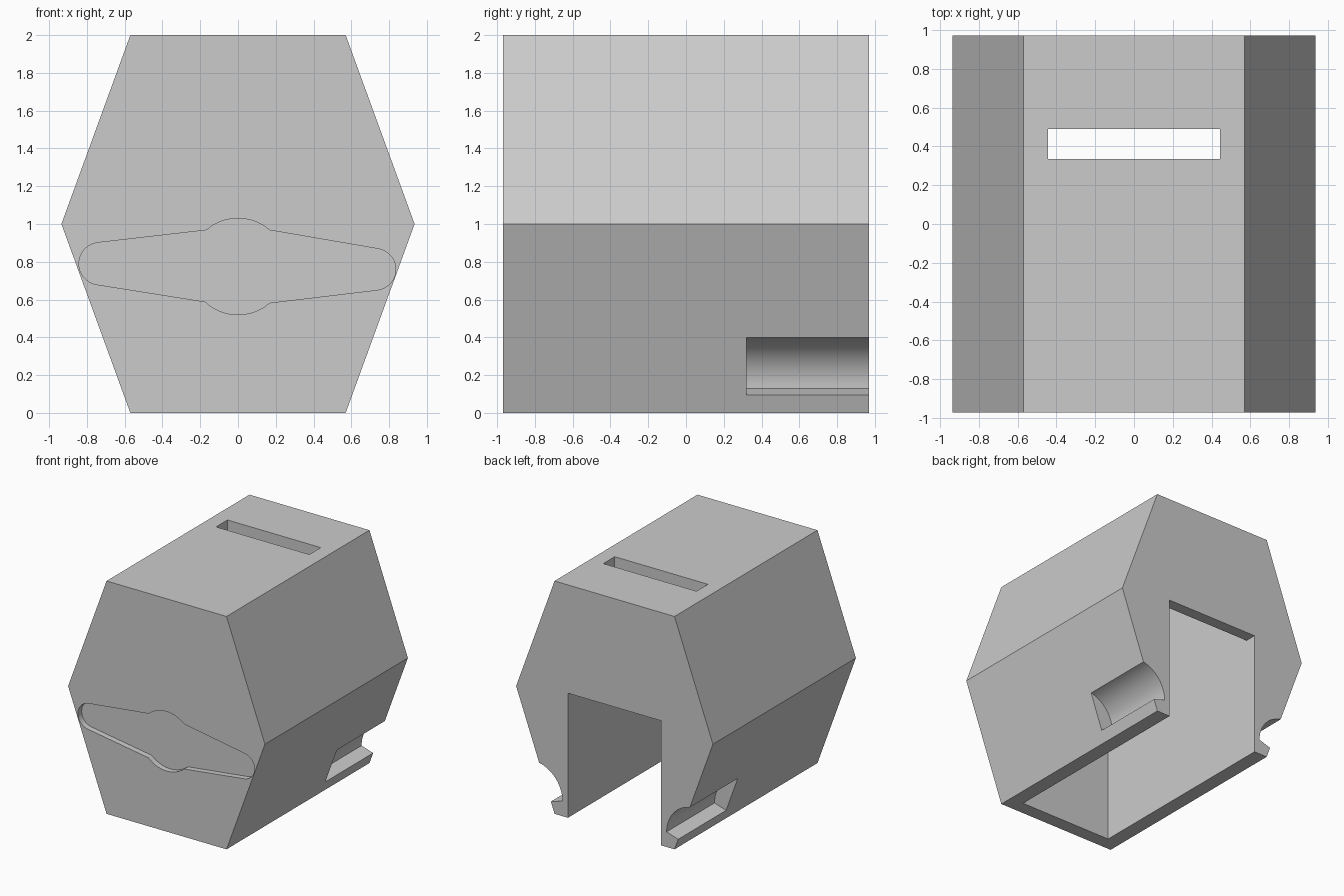
import bpy, bmesh
from math import cos, sin, radians
from mathutils import Vector

if "Cube" in bpy.data.objects:
    bpy.data.objects.remove(bpy.data.objects["Cube"])

HALF_LENGTH = 0.97

grey = bpy.data.materials.new("light grey")
grey.use_nodes = True
colour = (0.6, 0.6, 0.6, 1)
grey.diffuse_color = colour
grey.node_tree.nodes["Principled BSDF"].inputs["Base Color"].default_value = colour


def arc(cx, cz, r, start, end, steps=16):
    """Points along a circular arc, angles in degrees."""
    angles = [radians(start + (end - start) * i / steps) for i in range(steps + 1)]
    return [(cx + r * cos(a), cz + r * sin(a)) for a in angles]


def prism(name, profile, axis, low, high):
    """Extrude a profile along x (profile is y, z) or along y (profile is x, z)."""
    def place(p, depth):
        return (depth, p[0], p[1]) if axis == "x" else (p[0], depth, p[1])

    bm = bmesh.new()
    face = bm.faces.new([bm.verts.new(place(p, low)) for p in profile])
    extruded = bmesh.ops.extrude_face_region(bm, geom=[face])["geom"]
    shift = Vector(place((0, 0), high - low))
    bmesh.ops.translate(bm, vec=shift,
                        verts=[v for v in extruded if isinstance(v, bmesh.types.BMVert)])
    bmesh.ops.recalc_face_normals(bm, faces=bm.faces)
    mesh = bpy.data.meshes.new(name)
    bm.to_mesh(mesh)
    bm.free()
    mesh.materials.append(grey)
    obj = bpy.data.objects.new(name, mesh)
    bpy.context.collection.objects.link(obj)
    return obj


# Hexagonal housing
hexagon = [(-0.57, 0), (0.57, 0), (0.935, 1), (0.57, 2), (-0.57, 2), (-0.935, 1)]
body = prism("hexagonal_housing", hexagon, "y", -HALF_LENGTH, HALF_LENGTH)

# Inner chamber with open bottom, rear doorway and slot in the top
chamber = [(-0.85, -0.1), (1.1, -0.1), (1.1, 1.07), (0.87, 1.07), (0.87, 1.88),
           (0.49, 1.88), (0.49, 2.1), (0.335, 2.1), (0.335, 1.88), (-0.85, 1.88)]
cutters = [prism("chamber_cutter", chamber, "x", -0.443, 0.443)]

# Shallow winged recess in the front
winged = (arc(-0.73, 0.79, 0.112, 97, 262)
          + arc(0, 0.775, 0.255, 227, 311)
          + arc(0.725, 0.76, 0.11, -82, 80)
          + arc(0, 0.775, 0.255, 49, 131))
cutters.append(prism("front_recess_cutter", winged, "y", -1.1, -HALF_LENGTH + 0.05))

# Curved grip notches low on both sides at the rear
notch = arc(0.77, 0.13, 0.275, 180, 101) + [(0.9, 0.4), (0.9, 0.004)]
for side, label in ((1, "left"), (-1, "right")):
    profile = [(side * x, z) for x, z in notch]
    cutters.append(prism(label + "_notch_cutter", profile, "y", 0.32, 1.1))

# Carve the housing
bpy.ops.object.select_all(action="DESELECT")
bpy.context.view_layer.objects.active = body
body.select_set(True)
for cutter in cutters:
    cutter.hide_render = True
    cut = body.modifiers.new(cutter.name, "BOOLEAN")
    cut.operation = "DIFFERENCE"
    cut.solver = "EXACT"
    cut.object = cutter
    bpy.ops.object.modifier_apply(modifier=cut.name)
    bpy.data.objects.remove(cutter)

bpy.ops.object.shade_smooth_by_angle(angle=radians(20))
